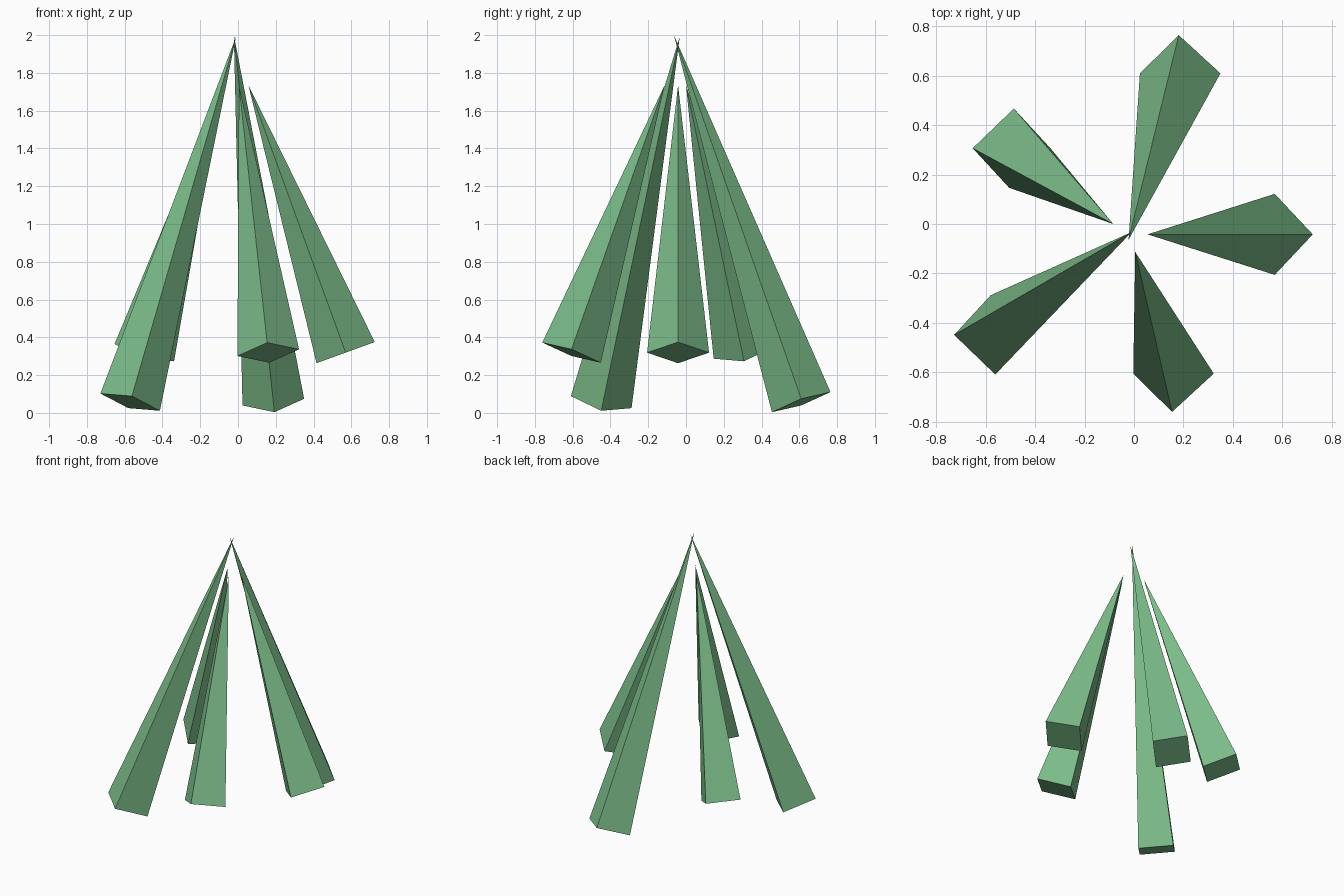
import bpy, bmesh
from mathutils import Vector, Matrix

if "Cube" in bpy.data.objects:
    bpy.data.objects.remove(bpy.data.objects["Cube"])

RADIUS = 0.164

green = bpy.data.materials.new("leaf_green")
green.diffuse_color = (0.2, 0.5, 0.25, 1)
green.use_nodes = True
green.node_tree.nodes["Principled BSDF"].inputs["Base Color"].default_value = green.diffuse_color


def spike(name, base, tip):
    """Four-sided pyramid from base centre to tip, one base diagonal kept in the xz plane."""
    base, tip = Vector(base), Vector(tip)
    axis = tip - base
    w = axis.normalized()
    u = Vector((w.z, 0, -w.x)).normalized()
    v = w.cross(u)
    rot = Matrix((u, v, w)).transposed().to_4x4()
    bm = bmesh.new()
    bmesh.ops.create_cone(bm, cap_ends=True, segments=4, radius1=RADIUS, radius2=0,
                          depth=axis.length,
                          matrix=Matrix.Translation((base + tip) / 2) @ rot)
    bmesh.ops.remove_doubles(bm, verts=bm.verts, dist=1e-5)
    bmesh.ops.recalc_face_normals(bm, faces=bm.faces)
    mesh = bpy.data.meshes.new(name)
    bm.to_mesh(mesh)
    bm.free()
    mesh.materials.append(green)
    obj = bpy.data.objects.new(name, mesh)
    bpy.context.collection.objects.link(obj)


# Two long spikes crossing at the top
spike("long_spike_back", (0.187, 0.61, 0.057), (-0.022, -0.064, 2.0))
spike("long_spike_front_left", (-0.571, -0.449, 0.057), (-0.01, -0.033, 1.993))

# Three shorter spikes around them
spike("short_spike_right", (0.57, -0.042, 0.319), (0.055, -0.042, 1.735))
spike("short_spike_back_left", (-0.496, 0.307, 0.319), (-0.084, 0.0, 1.735))
spike("short_spike_front", (0.16, -0.606, 0.319), (0.005, -0.113, 1.735))
